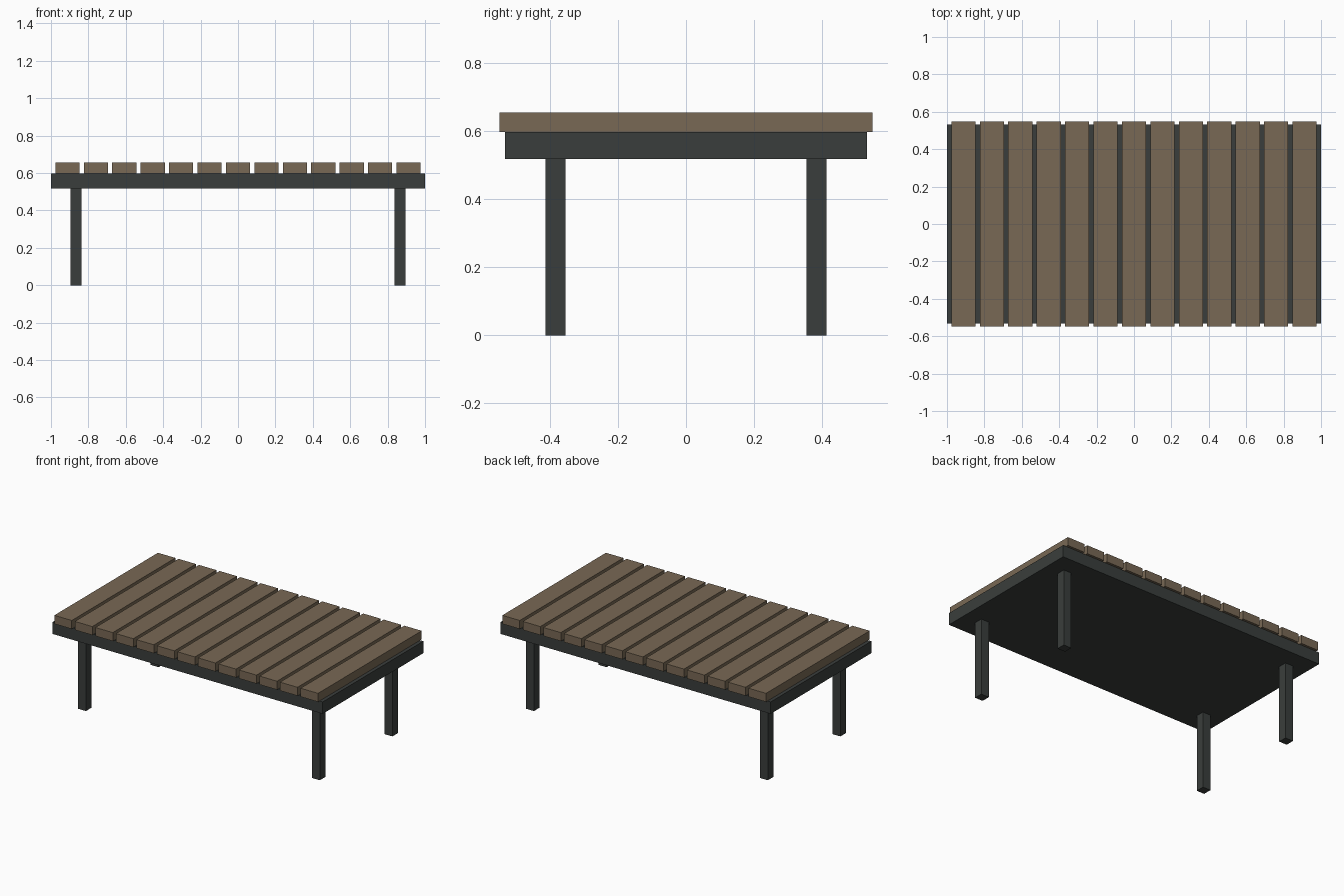
import bpy
import bmesh

if "Cube" in bpy.data.objects:
    bpy.data.objects.remove(bpy.data.objects["Cube"])


def material(name, rgb):
    mat = bpy.data.materials.new(name)
    mat.diffuse_color = (*rgb, 1.0)
    mat.use_nodes = True
    mat.node_tree.nodes["Principled BSDF"].inputs["Base Color"].default_value = mat.diffuse_color
    return mat


def box(name, center, size, mat):
    bm = bmesh.new()
    bmesh.ops.create_cube(bm, size=1.0)
    bmesh.ops.scale(bm, vec=size, verts=bm.verts)
    mesh = bpy.data.meshes.new(name)
    bm.to_mesh(mesh)
    bm.free()
    mesh.materials.append(mat)
    obj = bpy.data.objects.new(name, mesh)
    obj.location = center
    bpy.context.collection.objects.link(obj)
    return obj


wood = material("weathered_wood", (0.19, 0.14, 0.09))
metal = material("dark_metal", (0.042, 0.048, 0.045))

FRAME_BOTTOM, FRAME_TOP, SLAT_TOP = 0.518, 0.598, 0.655

# Solid base panel under the slats
box("base_panel", (0, 0, (FRAME_BOTTOM + FRAME_TOP) / 2),
    (2.0, 1.064, FRAME_TOP - FRAME_BOTTOM), metal)

# Four square legs
for side, sx in (("left", -1), ("right", 1)):
    for end, sy in (("front", -1), ("back", 1)):
        box(f"{end}_{side}_leg", (sx * 0.866, sy * 0.384, FRAME_BOTTOM / 2),
            (0.058, 0.058, FRAME_BOTTOM), metal)

# Row of top slats
COUNT, PITCH = 13, 0.152
for i in range(COUNT):
    x = (i - (COUNT - 1) / 2) * PITCH
    box(f"top_slat_{i + 1}", (x, 0, (FRAME_TOP + SLAT_TOP) / 2),
        (0.129, 1.096, SLAT_TOP - FRAME_TOP), wood)
